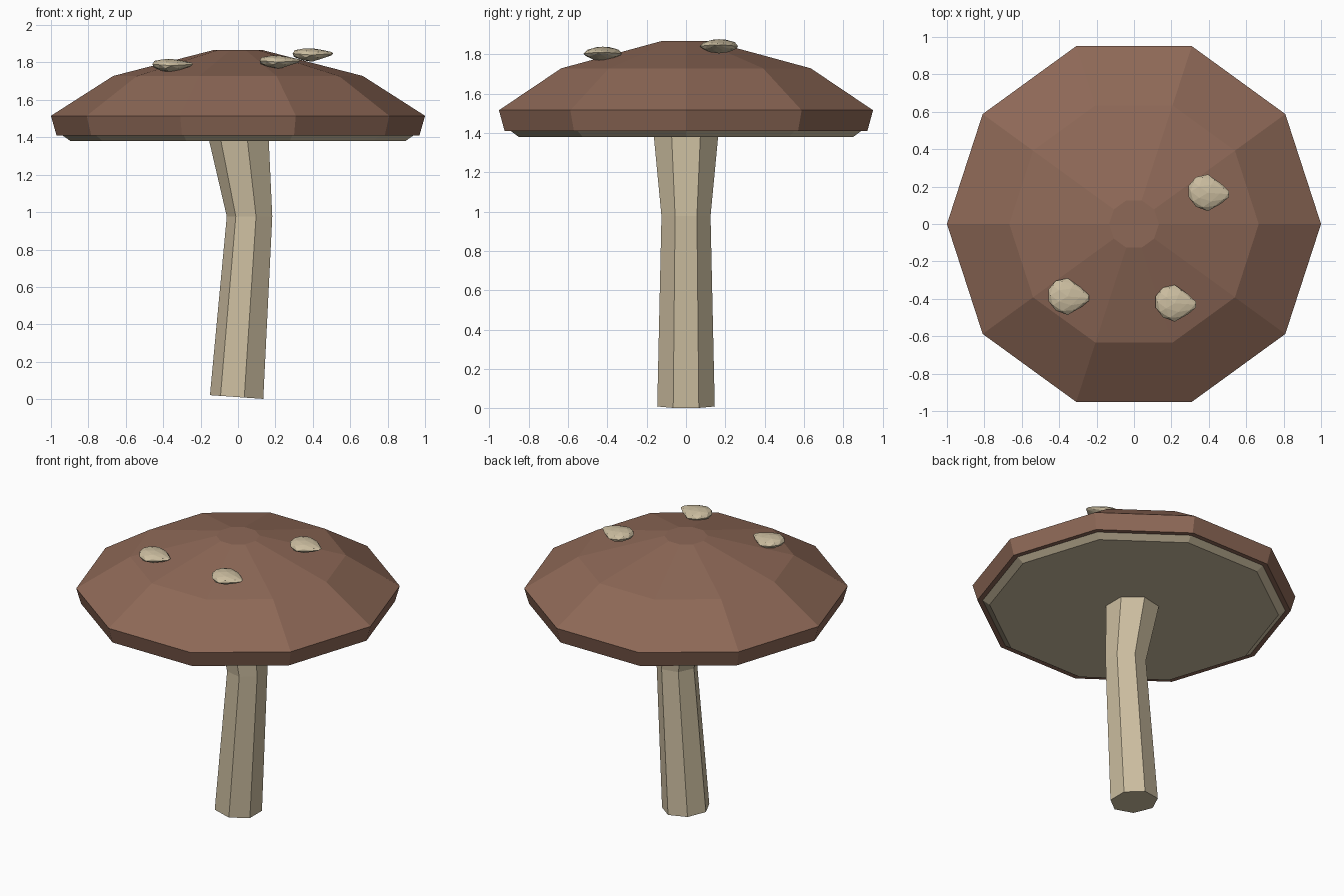
import bpy, bmesh, math
from mathutils import Vector

if "Cube" in bpy.data.objects:
    bpy.data.objects.remove(bpy.data.objects["Cube"])


def material(name, rgb):
    m = bpy.data.materials.new(name)
    m.diffuse_color = (*rgb, 1)
    m.use_nodes = True
    m.node_tree.nodes["Principled BSDF"].inputs["Base Color"].default_value = m.diffuse_color
    return m


BROWN = material("cap brown", (0.27, 0.14, 0.095))
CREAM = material("stem cream", (0.60, 0.51, 0.35))


def finish(bm, name, mat):
    bmesh.ops.recalc_face_normals(bm, faces=bm.faces)
    me = bpy.data.meshes.new(name)
    bm.to_mesh(me)
    bm.free()
    me.materials.append(mat)
    ob = bpy.data.objects.new(name, me)
    bpy.context.collection.objects.link(ob)
    return ob


def loft(name, rings, sides, start, mat):
    """Stack of polygons: (centre x, z, radius, z slope along x), capped at both ends."""
    bm = bmesh.new()
    loops = []
    for cx, z, r, tilt in rings:
        ring = []
        for i in range(sides):
            a = start + 2 * math.pi * i / sides
            dx = r * math.cos(a)
            ring.append(bm.verts.new((cx + dx, r * math.sin(a), z + tilt * dx)))
        loops.append(ring)
    for lo, hi in zip(loops, loops[1:]):
        for i in range(sides):
            j = (i + 1) % sides
            bm.faces.new((lo[i], lo[j], hi[j], hi[i]))
    bm.faces.new(loops[0][::-1])
    bm.faces.new(loops[-1])
    return finish(bm, name, mat)


# Bent seven-sided stem, running a little way into the cap
loft("stem", [(0, 0.011, 0.15, -0.07), (0.068, 0.977, 0.128, 0),
              (0.013, 1.385, 0.168, 0), (0.008, 1.42, 0.171, 0)],
     7, math.pi, CREAM)

# Ten-sided cap
loft("cap", [(0, 1.41, 0.97, 0), (0, 1.515, 1.0, 0),
             (0, 1.728, 0.667, 0), (0, 1.866, 0.133, 0)], 10, 0, BROWN)

# Pale underside disc
loft("gills", [(0, 1.38, 0.895, 0), (0, 1.415, 0.945, 0)], 10, 0, CREAM)

# Three flattened pebble-like spots, each pointed towards +x
for n, c in enumerate([(0.395, 0.167, 1.84), (-0.355, -0.388, 1.783),
                       (0.218, -0.424, 1.802)], 1):
    bm = bmesh.new()
    bmesh.ops.create_icosphere(bm, subdivisions=2, radius=1)
    for v in bm.verts:
        x, y, z = v.co
        taper = 1 - 0.55 * max(x, 0)
        v.co = Vector(c) + Vector((x * (0.12 if x > 0 else 0.108),
                                   y * 0.098 * taper - 0.008 * x,
                                   z * 0.036 * taper + 0.008 * abs(x)))
    finish(bm, "spot_%d" % n, CREAM)
